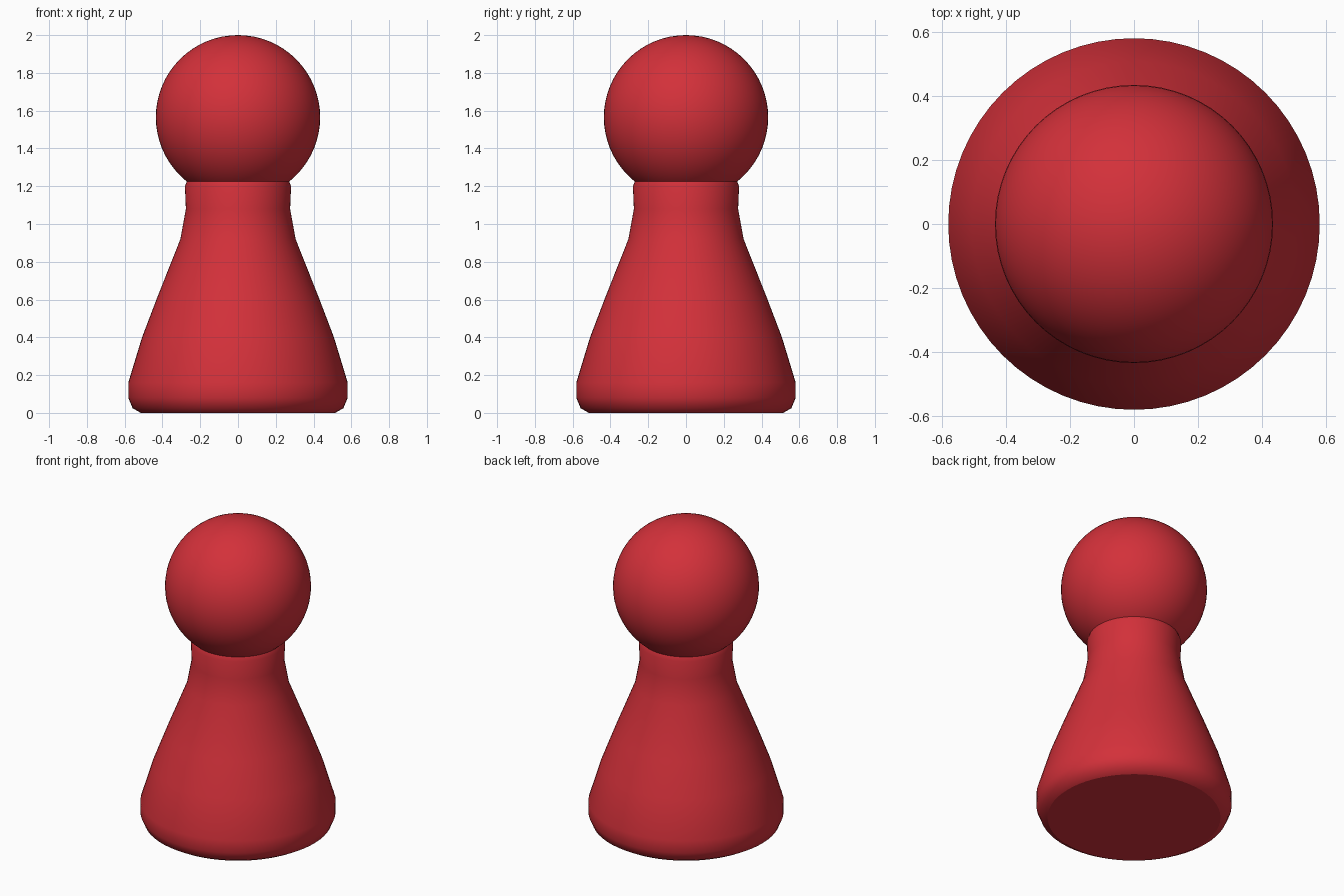
import bpy, bmesh, math

if "Cube" in bpy.data.objects:
    bpy.data.objects.remove(bpy.data.objects["Cube"])

red = bpy.data.materials.new("red")
red.diffuse_color = (0.65, 0.03, 0.042, 1)
red.use_nodes = True
red.node_tree.nodes["Principled BSDF"].inputs["Base Color"].default_value = red.diffuse_color


def add_object(name, bm):
    bmesh.ops.recalc_face_normals(bm, faces=bm.faces)
    mesh = bpy.data.meshes.new(name)
    bm.to_mesh(mesh)
    bm.free()
    mesh.materials.append(red)
    obj = bpy.data.objects.new(name, mesh)
    bpy.context.collection.objects.link(obj)
    return obj


# Body: turned profile (radius, height) from foot to collar, capped at both ends
profile = [(0.515, 0), (0.558, 0.025), (0.581, 0.08), (0.581, 0.16),
           (0.508, 0.40), (0.428, 0.61), (0.305, 0.92), (0.276, 1.08),
           (0.281, 1.20), (0.271, 1.225)]
SIDES = 64
bm = bmesh.new()
rings = [[bm.verts.new((r * math.cos(math.tau * i / SIDES),
                        r * math.sin(math.tau * i / SIDES), z))
          for i in range(SIDES)] for r, z in profile]
for low, high in zip(rings, rings[1:]):
    for i in range(SIDES):
        j = (i + 1) % SIDES
        bm.faces.new((low[i], low[j], high[j], high[i])).smooth = True
# Flat caps with crisp rims
for ring in (rings[0], rings[-1]):
    cap = bm.faces.new(ring)
    for edge in cap.edges:
        edge.smooth = False
add_object("body", bm)

# Head: round ball resting in the collar
bm = bmesh.new()
bmesh.ops.create_uvsphere(bm, u_segments=64, v_segments=32, radius=0.435)
for face in bm.faces:
    face.smooth = True
head = add_object("head", bm)
head.location.z = 1.565
